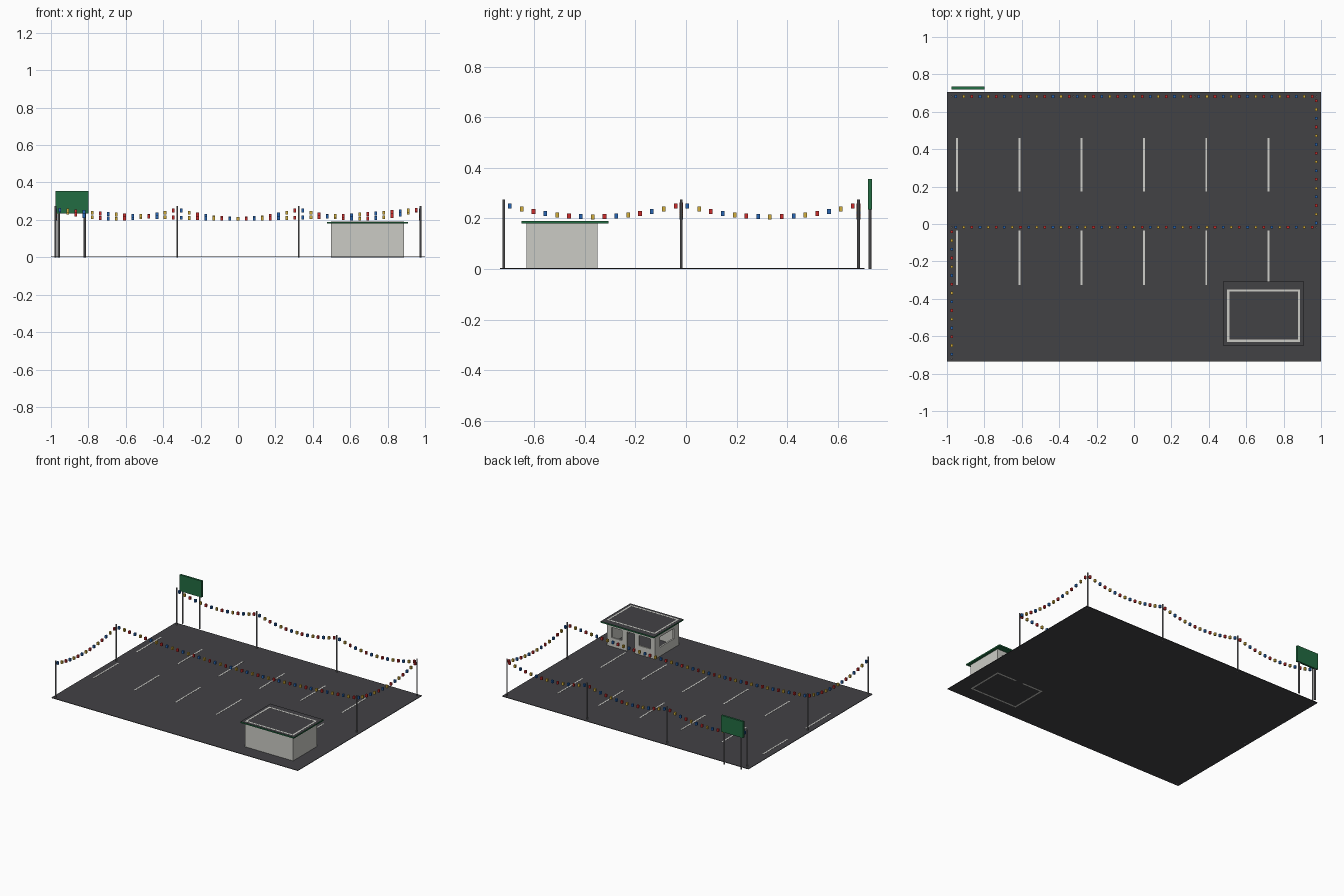
import bpy, bmesh
from mathutils import Matrix, Vector

cube = bpy.data.objects.get("Cube")
if cube:
    bpy.data.objects.remove(cube, do_unlink=True)


def material(name, r, g, b):
    m = bpy.data.materials.new(name)
    m.use_nodes = True
    m.diffuse_color = (r, g, b, 1)
    m.node_tree.nodes["Principled BSDF"].inputs["Base Color"].default_value = (r, g, b, 1)
    return m


asphalt = material("asphalt", 0.055, 0.054, 0.06)
plaster = material("plaster", 0.6, 0.6, 0.56)
paint = material("line_paint", 0.62, 0.62, 0.59)
green = material("green", 0.016, 0.15, 0.055)
metal = material("grey_metal", 0.22, 0.22, 0.23)
red = material("red", 0.6, 0.025, 0.025)
blue = material("blue", 0.02, 0.13, 0.45)
yellow = material("yellow", 0.65, 0.42, 0.045)


def add_box(bm, lo, hi, mat=0):
    lo, hi = Vector(lo), Vector(hi)
    matrix = Matrix.Translation((lo + hi) / 2) @ Matrix.Diagonal((*(hi - lo), 1))
    verts = bmesh.ops.create_cube(bm, size=1, matrix=matrix)["verts"]
    for f in {f for v in verts for f in v.link_faces}:
        f.material_index = mat


def finish(name, bm, *mats):
    mesh = bpy.data.meshes.new(name)
    bm.to_mesh(mesh)
    bm.free()
    for m in mats:
        mesh.materials.append(m)
    ob = bpy.data.objects.new(name, mesh)
    bpy.context.collection.objects.link(ob)
    return ob


def boxes(name, mat, *pairs):
    bm = bmesh.new()
    for lo, hi in pairs:
        add_box(bm, lo, hi)
    return finish(name, bm, mat)


def posts(name, spots, radius, height):
    bm = bmesh.new()
    for x, y in spots:
        bmesh.ops.create_cone(bm, cap_ends=True, segments=8, radius1=radius, radius2=radius,
                              depth=height, matrix=Matrix.Translation((x, y, height / 2)))
    finish(name, bm, metal)
    bpy.context.view_layer.objects.active = bpy.data.objects[name]


# Paved lot
GROUND = 0.004
boxes("paved_lot", asphalt, ((-1, -0.735, 0.0003), (1, 0.705, GROUND)))

# Painted parking bay lines, two rows of six
bays = []
for i in range(6):
    x = -0.946 + i * 0.333
    for y0, y1 in ((0.175, 0.46), (-0.325, -0.035)):
        bays.append(((x - 0.005, y0, GROUND - 0.001), (x + 0.005, y1, GROUND + 0.001)))
boxes("parking_lines", paint, *bays)

# Light poles
FRONT, MIDDLE, BACK, SIDE = -0.72, -0.018, 0.682, 0.975
posts("bunting_poles", [(-SIDE, FRONT), (-SIDE, MIDDLE), (SIDE, MIDDLE)]
      + [(SIDE * k / 3, BACK) for k in (-3, -1, 1, 3)], 0.005, 0.275)

# Sagging strings of coloured pennants
bm = bmesh.new()


def string(start, end, count):
    a, b = Vector(start), Vector(end)
    for i in range(count):
        t = (i + 0.5) / count
        p = a.lerp(b, t)
        z = 0.256 - 0.05 * 4 * t * (1 - t)
        add_box(bm, (p.x - 0.007, p.y - 0.007, z - 0.01),
                (p.x + 0.007, p.y + 0.007, z + 0.01), i % 3)


string((-SIDE, FRONT), (-SIDE, MIDDLE), 15)
string((-SIDE, MIDDLE), (SIDE, MIDDLE), 45)
string((SIDE, MIDDLE), (SIDE, BACK), 15)
for k in (-3, -1, 1):
    string((SIDE * k / 3, BACK), (SIDE * (k + 2) / 3, BACK), 15)
finish("pennants", bm, blue, yellow, red)

# Roadside sign
boxes("sign_board", green, ((-0.977, 0.72, 0.235), (-0.8, 0.735, 0.355)))
posts("sign_posts", [(-0.958, 0.727), (-0.82, 0.727)], 0.006, 0.237)

# Office walls: plain front and right, openings at back and left
X0, X1, Y0, Y1, TOP, T = 0.498, 0.888, -0.63, -0.35, 0.1905, 0.012
SILL, HEAD = 0.07, 0.145
boxes("office_front_wall", plaster, ((X0, Y0, 0), (X1, Y0 + T, TOP)))
boxes("office_left_wall", plaster, ((X1 - T, Y0 + T, 0), (X1, Y1 - T, TOP)))
wy0, wy1 = -0.57, -0.41
boxes("office_right_wall", plaster,
      ((X0, Y0 + T, 0), (X0 + T, wy0, TOP)), ((X0, wy1, 0), (X0 + T, Y1 - T, TOP)),
      ((X0, wy0, 0), (X0 + T, wy1, SILL)), ((X0, wy0, HEAD), (X0 + T, wy1, TOP)))

# Back wall: window, door, window
openings = [(0.535, 0.625, SILL), (0.665, 0.725, 0), (0.765, 0.85, SILL)]
pieces, x = [], X0
for a, b, sill in openings:
    pieces.append(((x, Y1 - T, 0), (a, Y1, TOP)))
    pieces.append(((a, Y1 - T, HEAD), (b, Y1, TOP)))
    if sill:
        pieces.append(((a, Y1 - T, 0), (b, Y1, sill)))
    x = b
pieces.append(((x, Y1 - T, 0), (X1, Y1, TOP)))
boxes("office_back_wall", plaster, *pieces)

# Office roof slab: green edges, dark top
bm = bmesh.new()
add_box(bm, (0.476, -0.65, 0.18), (0.908, -0.307, 0.19))
bm.normal_update()
for f in bm.faces:
    f.material_index = 1 if f.normal.z > 0.5 else 0
finish("office_roof", bm, green, asphalt)
